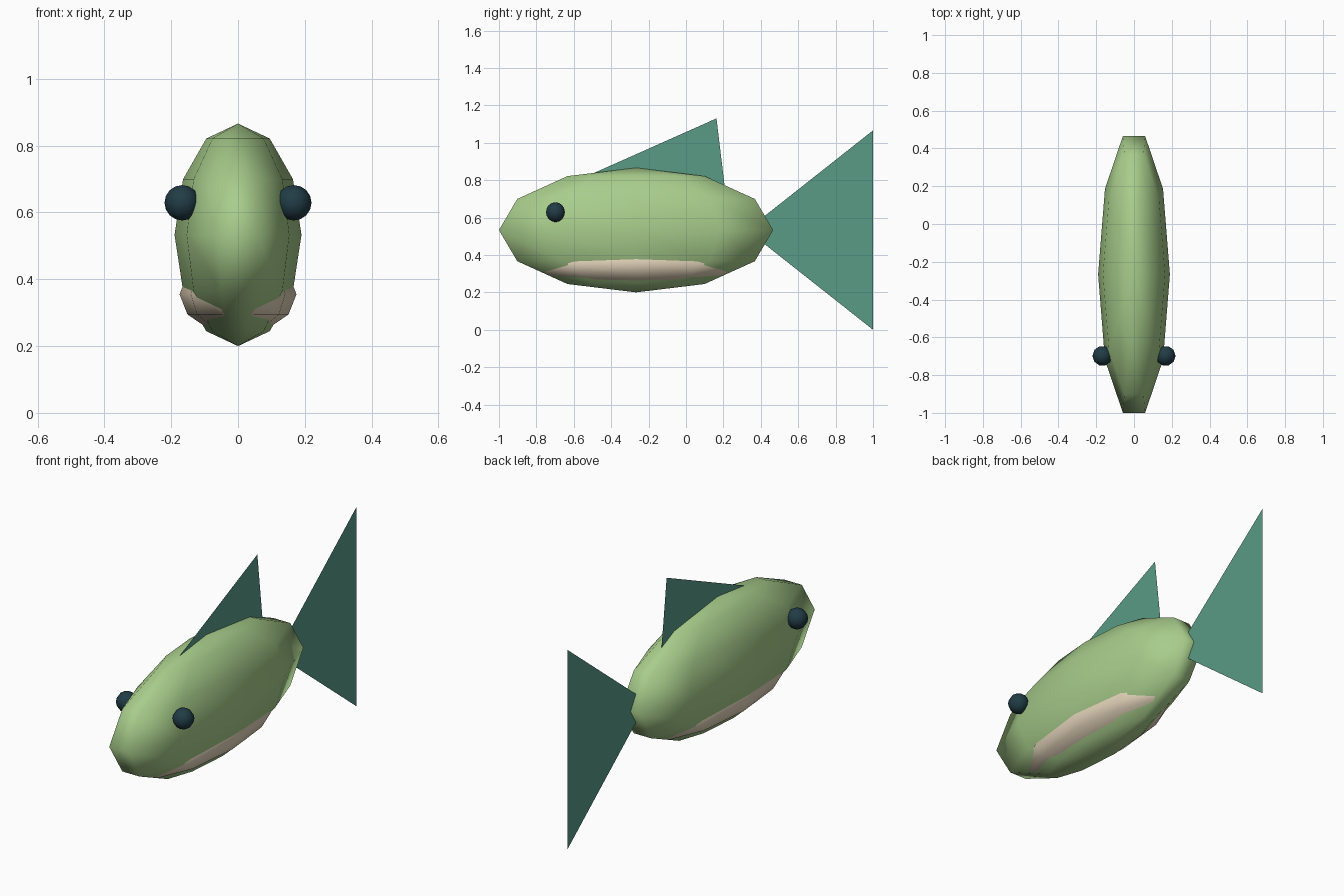
import bpy
import bmesh
from math import pi, sin, cos

if "Cube" in bpy.data.objects:
    bpy.data.objects.remove(bpy.data.objects["Cube"])


def material(name, rgb):
    m = bpy.data.materials.new(name)
    m.diffuse_color = (*rgb, 1)
    m.use_nodes = True
    m.node_tree.nodes["Principled BSDF"].inputs["Base Color"].default_value = m.diffuse_color
    return m


def finish(name, bm, mat, smooth):
    mesh = bpy.data.meshes.new(name)
    for f in bm.faces:
        f.smooth = smooth
    bm.to_mesh(mesh)
    bm.free()
    mesh.materials.append(mat)
    obj = bpy.data.objects.new(name, mesh)
    bpy.context.collection.objects.link(obj)
    return obj


def ellipsoid(name, centre, radii, segs, rings, mat):
    """Upright low-poly ellipsoid with a vertex column exactly on the x axis."""
    bm = bmesh.new()
    cx, cy, cz = centre
    rx, ry, rz = radii

    def vert(i, j):
        lat, lon = pi * j / rings, 2 * pi * i / segs
        # double columns at +x and -x keep the outline symmetric on both sides
        return bm.verts.new((cx + rx * sin(lat) * cos(lon),
                             cy + ry * sin(lat) * sin(lon),
                             cz + rz * cos(lat)))

    top, bottom = vert(0, 0), vert(0, rings)
    loops = [[vert(i, j) for i in range(segs)] for j in range(1, rings)]
    for i in range(segs):
        k = (i + 1) % segs
        bm.faces.new((top, loops[0][i], loops[0][k]))
        bm.faces.new((bottom, loops[-1][k], loops[-1][i]))
        for a, b in zip(loops, loops[1:]):
            bm.faces.new((a[i], b[i], b[k], a[k]))
    return finish(name, bm, mat, True)


def fin(name, outline, mat):
    """Flat sheet in the x = 0 plane."""
    bm = bmesh.new()
    bm.faces.new([bm.verts.new((0, y, z)) for y, z in outline])
    return finish(name, bm, mat, False)


green = material("body_green", (0.39, 0.61, 0.26))
teal = material("fin_teal", (0.10, 0.33, 0.24))
cream = material("belly_cream", (0.75, 0.64, 0.48))
dark = material("eye_dark", (0.015, 0.045, 0.06))

# body and belly
ellipsoid("body", (0, -0.267, 0.533), (0.19, 0.771, 0.333), 10, 6, green)
ellipsoid("belly", (0, -0.267, 0.355), (0.175, 0.57, 0.12), 10, 6, cream)

# eyes
for side, label in ((-1, "left"), (1, "right")):
    ellipsoid("eye_" + label, (side * 0.167, -0.698, 0.629), (0.053,) * 3, 10, 8, dark)

# fins
fin("tail_fin", [(0.325, 0.533), (1, 0), (1, 1.066)], teal)
fin("dorsal_fin", [(-0.56, 0.808), (0.21, 0.74), (0.163, 1.13)], teal)
